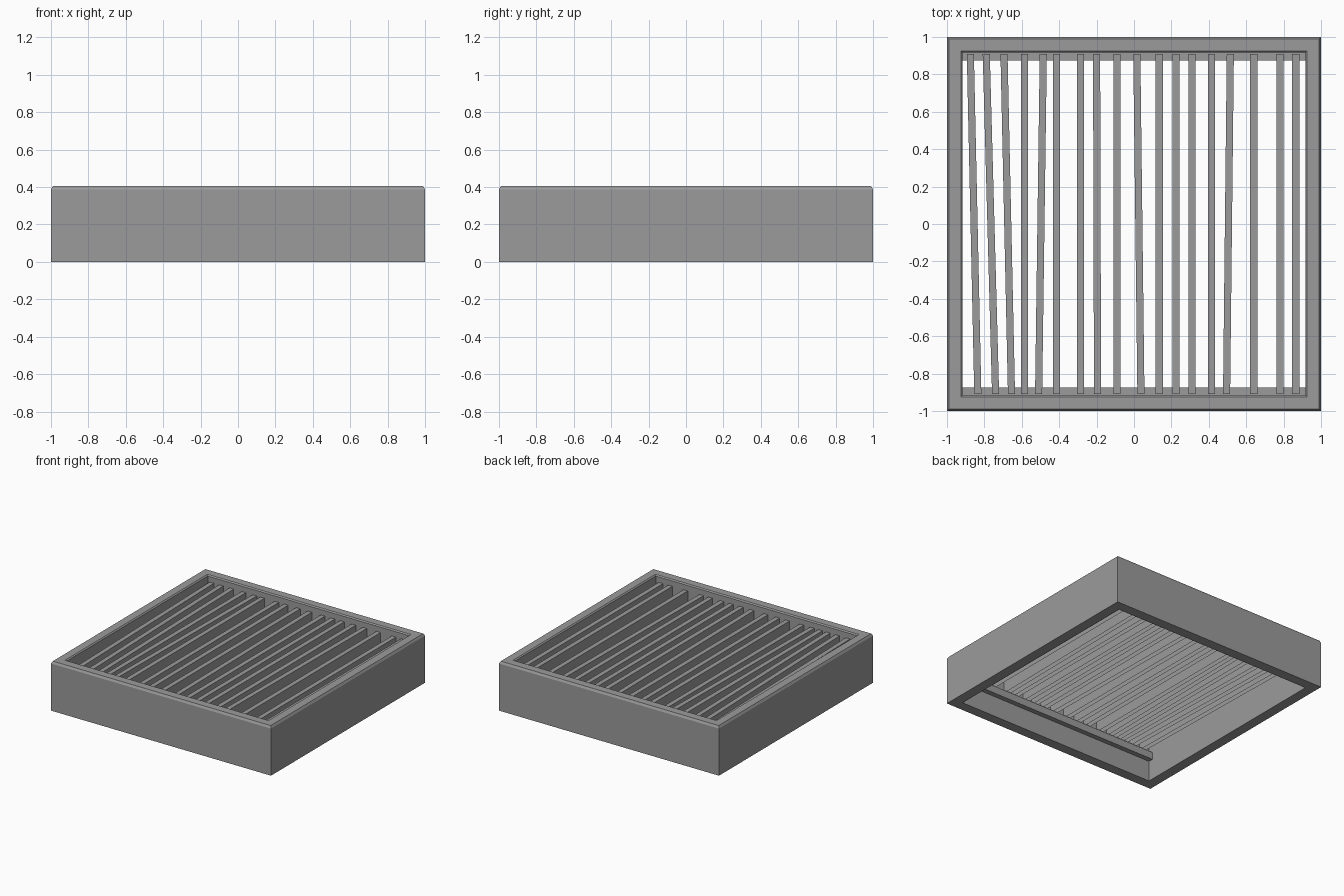
import bpy, bmesh

if "Cube" in bpy.data.objects:
    bpy.data.objects.remove(bpy.data.objects["Cube"])

grey = bpy.data.materials.new("weathered grey")
grey.diffuse_color = (0.33, 0.33, 0.33, 1)
grey.use_nodes = True
grey.node_tree.nodes["Principled BSDF"].inputs["Base Color"].default_value = grey.diffuse_color


def finish(name, bm):
    mesh = bpy.data.meshes.new(name)
    bm.to_mesh(mesh)
    bm.free()
    mesh.materials.append(grey)
    obj = bpy.data.objects.new(name, mesh)
    bpy.context.collection.objects.link(obj)
    return obj


def bar(name, x_front, x_back, y0, y1, half, z0, z1, open_bottom=False):
    """Straight bar along y whose two ends may sit at different x."""
    bm = bmesh.new()
    rings = []
    for x, y in ((x_front, y0), (x_back, y1)):
        rings.append([bm.verts.new((x + dx, y, z)) for dx, z in
                      ((-half, z0), (half, z0), (half, z1), (-half, z1))])
    a, b = rings
    bm.faces.new(a)
    bm.faces.new(b[::-1])
    for i in range(1 if open_bottom else 0, 4):
        j = (i + 1) % 4
        bm.faces.new((a[j], a[i], b[i], b[j]))
    if not open_bottom:
        bmesh.ops.recalc_face_normals(bm, faces=bm.faces)
    return finish(name, bm)


# Square box wall: profile (half width, height) swept round four corners
profile = [(1, 0), (1, 0.387), (0.99, 0.405), (0.925, 0.405),
           (0.916, 0.396), (0.916, 0)]
bm = bmesh.new()
corners = [[bm.verts.new((sx * r, sy * r, z)) for r, z in profile]
           for sx, sy in ((-1, -1), (1, -1), (1, 1), (-1, 1))]
for c in range(4):
    a, b = corners[c], corners[(c + 1) % 4]
    for i in range(len(profile)):
        j = (i + 1) % len(profile)
        bm.faces.new((a[i], b[i], b[j], a[j]))
bmesh.ops.recalc_face_normals(bm, faces=bm.faces)
finish("box_wall", bm)

# Ledges that carry the slats
for name, s in (("front_ledge", -1), ("back_ledge", 1)):
    y0, y1 = sorted((s * 0.875, s * 0.916))
    bar(name, 0, 0, y0, y1, 0.916, 0.17, 0.23)

# Hanging slats: (x at front, x at back), some slightly crooked
slats = [(-0.835, -0.875), (-0.74, -0.79), (-0.655, -0.695), (-0.585, -0.585),
         (-0.51, -0.485), (-0.415, -0.415), (-0.285, -0.285), (-0.195, -0.2),
         (-0.09, -0.09), (0.037, 0.015), (0.135, 0.135), (0.225, 0.225),
         (0.31, 0.31), (0.415, 0.415), (0.495, 0.515), (0.64, 0.64),
         (0.78, 0.78), (0.865, 0.865)]
for n, (xf, xb) in enumerate(slats, 1):
    bar(f"slat_{n}", xf, xb, -0.91, 0.91, 0.019, 0.23, 0.355, True)
